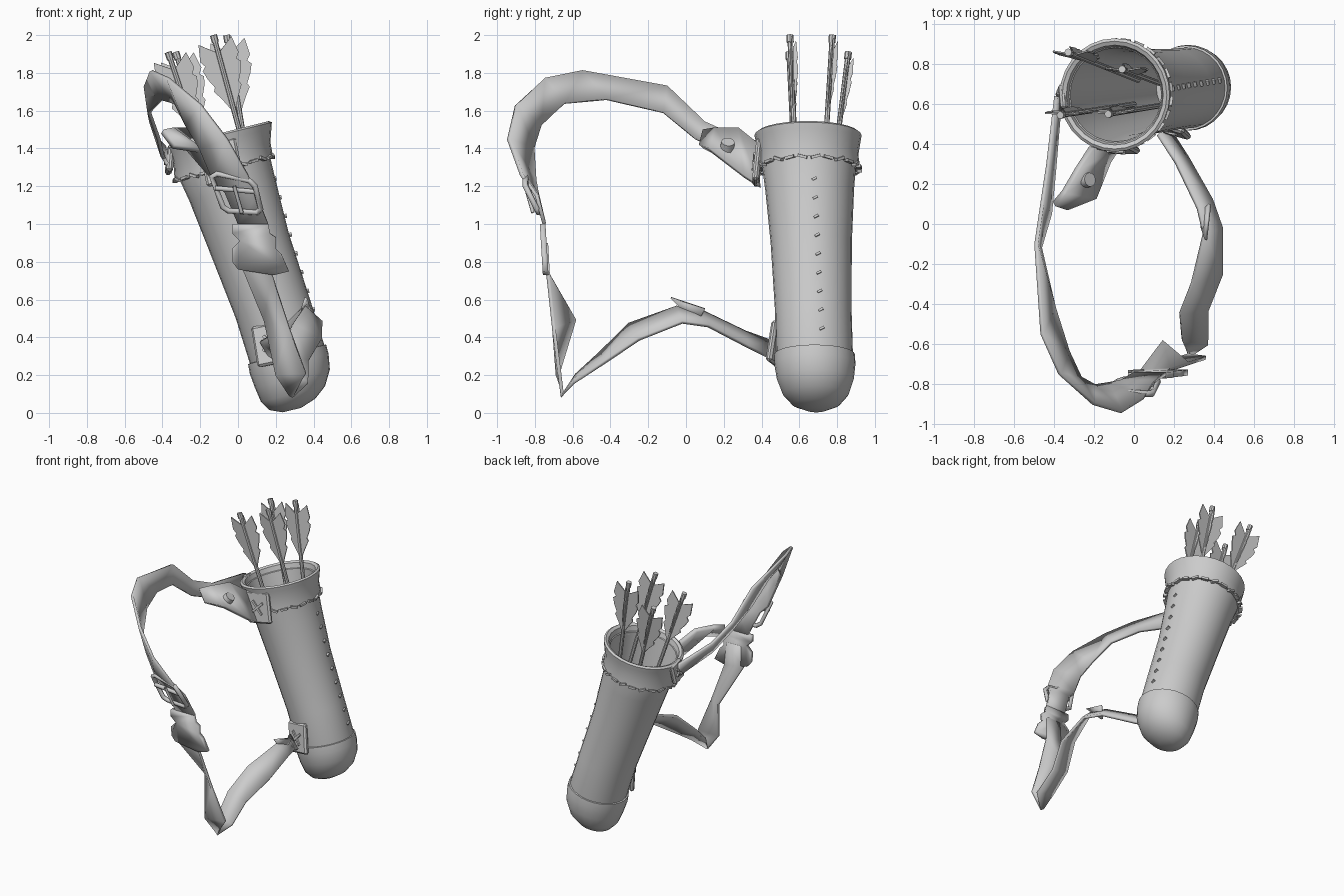
import bpy, bmesh, math
from mathutils import Vector, Matrix

cube = bpy.data.objects.get("Cube")
if cube:
    bpy.data.objects.remove(cube, do_unlink=True)

grey = bpy.data.materials.new("plain_grey")
grey.use_nodes = True
grey.diffuse_color = (0.6, 0.6, 0.6, 1)
grey.node_tree.nodes["Principled BSDF"].inputs["Base Color"].default_value = (0.6, 0.6, 0.6, 1)


def finish(name, bm, angle=40, solid=0):
    """Turn a bmesh into a shaded object, with optional thickness."""
    bmesh.ops.recalc_face_normals(bm, faces=bm.faces)
    mesh = bpy.data.meshes.new(name)
    bm.to_mesh(mesh)
    bm.free()
    mesh.materials.append(grey)
    ob = bpy.data.objects.new(name, mesh)
    bpy.context.collection.objects.link(ob)
    bpy.ops.object.select_all(action="DESELECT")
    ob.select_set(True)
    bpy.context.view_layer.objects.active = ob
    if angle:
        bpy.ops.object.shade_smooth_by_angle(angle=math.radians(angle))
    if solid:
        mod = ob.modifiers.new("thickness", "SOLIDIFY")
        mod.thickness, mod.offset = solid, 0
    return ob


def band(name, pairs, solid=0.02):
    """Flat strip through pairs of edge points."""
    bm = bmesh.new()
    rows = [[bm.verts.new(p[:3]), bm.verts.new(p[3:])] for p in pairs]
    for r, s in zip(rows, rows[1:]):
        bm.faces.new((r[0], r[1], s[1], s[0]))
    return finish(name, bm, 35, solid)


def frame(normal, up=(0, 0, 1)):
    """Rotation whose z is the normal and whose y leans to up."""
    n = Vector(normal).normalized()
    x = Vector(up).cross(n).normalized()
    return Matrix((x, n.cross(x), n)).transposed().to_4x4()


def block(bm, centre, normal, size, spin=0):
    """Small box facing a direction, turned about it."""
    m = Matrix.Translation(centre) @ frame(normal) @ Matrix.Rotation(spin, 4, "Z") @ Matrix.Diagonal((*size, 1))
    bmesh.ops.create_cube(bm, size=1, matrix=m)


def tube(name, points, radius, cyclic=True):
    """Round bar along a path, as a bevelled curve."""
    curve = bpy.data.curves.new(name, "CURVE")
    curve.dimensions = "3D"
    curve.bevel_depth, curve.bevel_resolution = radius, 1
    spline = curve.splines.new("POLY")
    spline.points.add(len(points) - 1)
    for p, co in zip(spline.points, points):
        p.co = (*co, 1)
    spline.use_cyclic_u = cyclic
    curve.materials.append(grey)
    bpy.context.collection.objects.link(bpy.data.objects.new(name, curve))


# Tilted quiver section: the centre line depends on height
LINE = [(0, .285), (.15, .295), (.31, .26), (.55, .185), (.9, .06), (1.18, -.03), (1.29, -.075), (1.5, -.1)]
LEAN = math.radians(14)


def ring_point(z, radius, a):
    for (z0, x0), (z1, x1) in zip(LINE, LINE[1:]):
        if z <= z1:
            break
    x = x0 + (x1 - x0) * (z - z0) / (z1 - z0)
    c = radius * math.cos(a)
    return Vector((x + c * math.cos(LEAN), .69 - .03 * z + radius * math.sin(a), z + c * math.sin(LEAN)))


def lathe(name, profile, capped=True, sides=28):
    bm = bmesh.new()
    rows = [[bm.verts.new(ring_point(z, r, math.tau * i / sides)) for i in range(sides)] for z, r in profile]
    for r, s in zip(rows, rows[1:]):
        for i in range(sides):
            j = (i + 1) % sides
            bm.faces.new((r[i], r[j], s[j], s[i]))
    if capped:
        bm.faces.new(rows[0])
        bm.faces.new(rows[-1])
    return finish(name, bm)


# Quiver body with hollow inside, bottom cap and folded cuff
lathe("quiver_body", [(.28, .2), (.31, .203), (.55, .203), (.9, .215), (1.18, .235), (1.32, .25),
                      (1.44, .25), (1.43, .235), (1.18, .21), (.55, .17), (.3, .15)])
lathe("bottom_cap", [(.015, .05), (.045, .125), (.1, .175), (.18, .204), (.26, .215), (.31, .213), (.312, .2)])
lathe("rim_cuff", [(1.3, .245), (1.295, .268), (1.37, .264), (1.44, .278), (1.47, .284),
                   (1.48, .27), (1.47, .25), (1.41, .235)], False)

# Stitches around the cuff and down the side seam
bm = bmesh.new()
for i in range(24):
    a = math.tau * (i + .5) / 24
    out = (math.cos(a), math.sin(a), 0)
    block(bm, ring_point(1.295, .266, a), out, (.05, .015, .026), .25 * (-1) ** i)
finish("cuff_stitches", bm)
bm = bmesh.new()
for i in range(9):
    z = .4 + i * .098
    block(bm, ring_point(z, .203 + max(0, z - .55) * .045, .25 - z * .12), (1, 0, .2), (.026, .012, .024), .5)
finish("seam_stitches", bm)


# Arrows: shaft, notched end, two wide serrated vanes and a narrow third
def arrow(name, top, foot):
    top, foot = Vector(top), Vector(foot)
    d = (foot - top).normalized()
    side = Vector((0, 1, 0)).cross(d).normalized()
    bm = bmesh.new()
    for start, length, radius in ((0, (foot - top).length, .014), (0, .04, .019)):
        m = Matrix.Translation(top + d * (start + length / 2)) @ frame(d, (0, 1, 0))
        bmesh.ops.create_cone(bm, segments=8, radius1=radius, radius2=radius, depth=length, cap_ends=True, matrix=m)
    finish(name + "_shaft", bm)
    bm = bmesh.new()
    outline = [(0, .1), (.09, .03), (.105, .12), (.085, .15), (.105, .17), (.09, .22),
               (.065, .27), (.075, .29), (.04, .35), (0, .43)]
    for way in (side + Vector((0, .1, 0)), Vector((0, .1, 0)) - side, Vector((0, .35, 0))):
        bm.faces.new([bm.verts.new(top + way * w + d * t) for w, t in outline])
    finish(name + "_feathers", bm, 0, .008)


arrow("arrow_front", (-.13, .55, 2), (.17, .6, .9))
arrow("arrow_middle", (-.06, .775, 2), (.14, .7, .8))
arrow("arrow_left", (-.37, .545, 1.91), (0, .6, .8))
arrow("arrow_back", (-.33, .86, 1.91), (.02, .72, .8))

# Shoulder strap, upper run then lower run
band("upper_strap", [
    (-.39, .64, 1.41, -.37, .62, 1.31), (-.43, .3, 1.45, -.4, .26, 1.36), (-.46, .1, 1.54, -.42, .05, 1.45),
    (-.49, -.1, 1.73, -.47, -.12, 1.59), (-.46, -.55, 1.81, -.4, -.42, 1.66),
    (-.37, -.75, 1.77, -.33, -.64, 1.64), (-.2, -.9, 1.63, -.27, -.77, 1.52),
    (-.06, -.94, 1.45, -.2, -.81, 1.4), (.05, -.87, 1.26, -.13, -.8, 1.23),
    (.1, -.79, 1.15, -.07, -.79, 1.17), (.16, -.75, 1, 0, -.75, 1)])
band("lower_strap", [
    (.17, -.74, .9, .02, -.75, .9), (.18, -.73, .73, .03, -.74, .75), (.27, -.7, .45, .14, -.59, .49),
    (.36, -.67, .21, .2, -.68, .2), (.29, -.66, .09, .27, -.65, .1), (.37, -.6, .16, .24, -.58, .2),
    (.37, -.43, .27, .23, -.45, .32), (.44, -.25, .39, .29, -.3, .47), (.44, -.02, .48, .35, -.05, .56),
    (.39, .12, .46, .32, .08, .54), (.27, .33, .35, .21, .31, .43), (.18, .47, .28, .12, .45, .38)])
band("strap_loose_end", [(.36, -.08, .61, .34, -.02, .55), (.38, .1, .55, .34, .06, .47)], .015)

# Flap with a flat round button joining the strap to the quiver
band("button_flap", [(-.4, .1, 1.49, -.34, .08, 1.41), (-.35, .16, 1.5, -.2, .13, 1.39),
                     (-.28, .28, 1.5, -.13, .31, 1.25), (-.21, .385, 1.42, -.08, .39, 1.2)], .035)
bm = bmesh.new()
m = Matrix.Translation((-.235, .22, 1.415)) @ frame((.6, .1, .78))
bmesh.ops.create_cone(bm, segments=16, radius1=.04, radius2=.035, depth=.05, cap_ends=True, matrix=m)
finish("flap_button", bm)


# Anchor patches with crossed stitches
def patch(name, z, radius, angle, size):
    a = math.radians(angle)
    out = Vector((math.cos(a), math.sin(a), .1))
    at = ring_point(z, radius, a)
    bm = bmesh.new()
    block(bm, at, out, (size, size * 1.15, .035), .2)
    bmesh.ops.bevel(bm, geom=bm.edges[:], offset=.012, segments=1, affect="EDGES")
    finish(name, bm, 30)
    bm = bmesh.new()
    for s in (-1, 1):
        block(bm, at + out * .02, out, (size * .6, .016, .014), s * math.pi / 4)
    finish(name + "_stitches", bm)


patch("upper_patch", 1.33, .27, 268, .2)
patch("left_patch", 1.41, .28, 184, .13)
patch("lower_patch", .38, .212, 253, .19)

# Buckle frame, its crossbar and tongue
tube("buckle_frame", [(-.14, -.83, 1.25), (-.11, -.84, 1.265), (.06, -.85, 1.23), (.09, -.85, 1.2),
                      (.12, -.79, 1.08), (.1, -.78, 1.06), (-.05, -.78, 1.07), (-.08, -.79, 1.09)], .016)
tube("buckle_bar", [(-.12, -.83, 1.19), (.1, -.83, 1.17)], .015, False)
tube("buckle_tongue", [(-.02, -.85, 1.2), (.02, -.81, 1.06)], .01, False)

# Side-release clip, cut from an outline
bm = bmesh.new()
clip = [(-.03, 1), (.16, 1), (.17, .95), (.2, .93), (.2, .87), (.23, .84), (.27, .75),
        (.19, .73), (0, .76), (-.03, .8), (-.03, .87), (.01, .91), (-.03, .95)]
bm.faces.new([bm.verts.new((x, -.75 - (z - .85) * .06, z)) for x, z in clip])
finish("strap_clip", bm, 30, .03)
